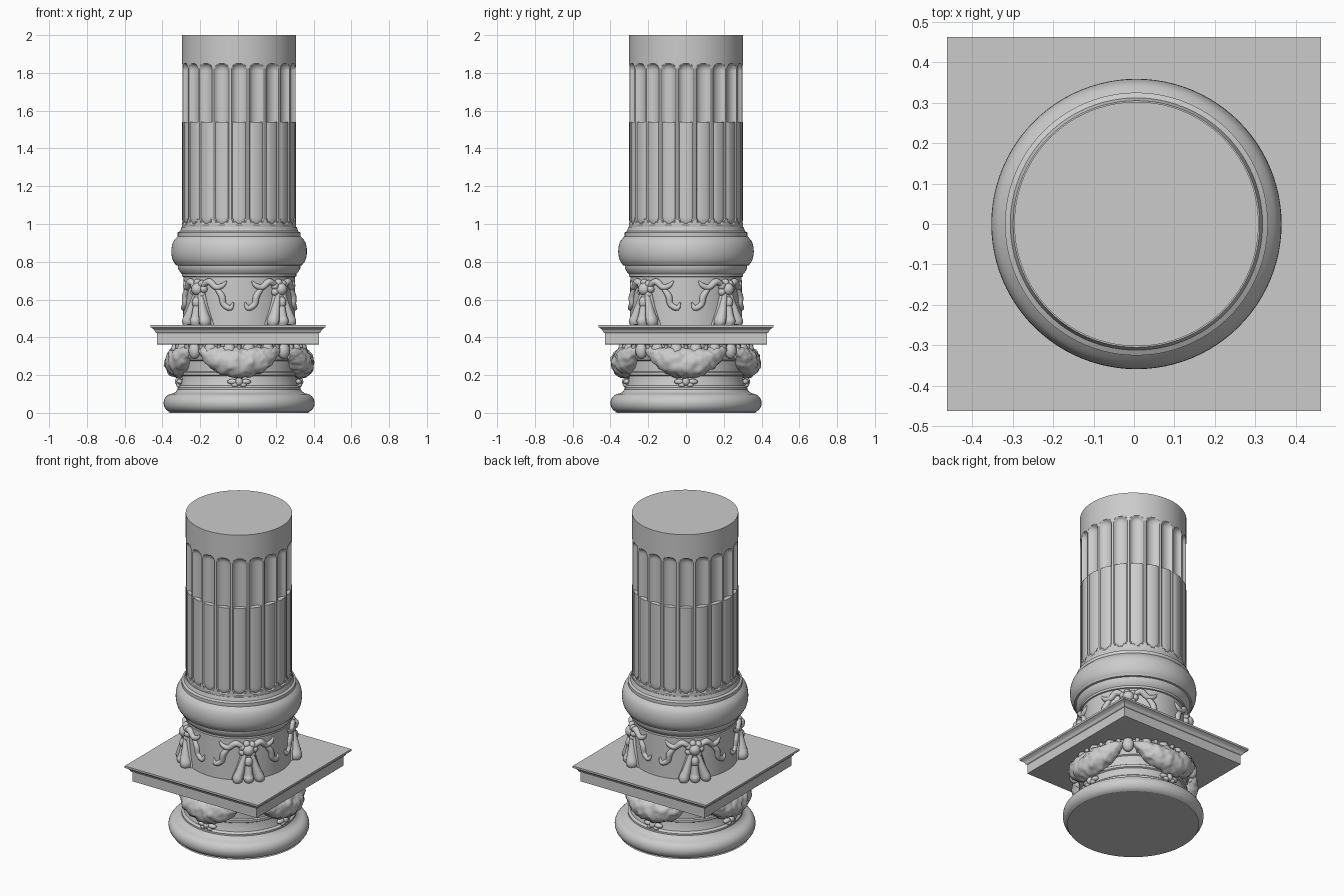
import bpy, bmesh, math
from mathutils import Vector, noise

if "Cube" in bpy.data.objects:
    bpy.data.objects.remove(bpy.data.objects["Cube"])

CX = 0.006  # column axis sits slightly off the slab centre
FLUTES = 20


def cyl(a, r, z):
    """Point on the column: angle in degrees from the front (-y)."""
    t = math.radians(a)
    return Vector((CX + r * math.sin(t), -r * math.cos(t), z))


def finish(name, bm, angle=35):
    bmesh.ops.recalc_face_normals(bm, faces=bm.faces)
    me = bpy.data.meshes.new(name)
    bm.to_mesh(me)
    bm.free()
    ob = bpy.data.objects.new(name, me)
    bpy.context.collection.objects.link(ob)
    bpy.ops.object.select_all(action='DESELECT')
    ob.select_set(True)
    bpy.context.view_layer.objects.active = ob
    bpy.ops.object.shade_smooth_by_angle(angle=math.radians(angle))
    return ob


def loft(bm, rings):
    """Skin closed rings of points and cap both ends."""
    vs = [[bm.verts.new(p) for p in ring] for ring in rings]
    n = len(vs[0])
    for lo, hi in zip(vs, vs[1:]):
        for i in range(n):
            j = (i + 1) % n
            bm.faces.new((lo[i], lo[j], hi[j], hi[i]))
    bm.faces.new(vs[0][::-1])
    bm.faces.new(vs[-1])


def revolve(name, profile, seg=96):
    bm = bmesh.new()
    loft(bm, [[cyl(360 * i / seg, r, z) for i in range(seg)] for r, z in profile])
    return finish(name, bm)


def arc(rc, zc, rr, rz, a0, a1, n=10):
    """Elliptical arc of profile points."""
    out = []
    for i in range(n + 1):
        t = math.radians(a0 + (a1 - a0) * i / n)
        out.append((rc + rr * math.cos(t), zc + rz * math.sin(t)))
    return out


def smooth_path(pts, per=6):
    """Catmull-Rom samples through tuples."""
    p = [pts[0]] + list(pts) + [pts[-1]]
    out = []
    for k in range(1, len(p) - 2):
        for s in range(per):
            t = s / per
            out.append([0.5 * (2 * b + (c - a) * t + (2 * a - 5 * b + 4 * c - d) * t * t
                               + (3 * b - a - 3 * c + d) * t ** 3)
                        for a, b, c, d in zip(p[k - 1], p[k], p[k + 1], p[k + 2])])
    return out + [list(pts[-1])]


def tube(bm, pts, per=6, seg=10, rough=0.0):
    """Tube along (angle, radius, z, half width, half depth) points."""
    path = smooth_path(pts, per)
    pos = [cyl(*q[:3]) for q in path]
    rings = []
    for i, q in enumerate(path):
        tan = (pos[min(i + 1, len(pos) - 1)] - pos[max(i - 1, 0)]).normalized()
        out = cyl(q[0], 1, 0) - cyl(q[0], 0, 0)
        side = tan.cross(out).normalized()
        out = side.cross(tan)
        ring = []
        for k in range(seg):
            t = 2 * math.pi * k / seg
            d = side * math.cos(t) * q[3] + out * math.sin(t) * q[4]
            if rough:
                p = pos[i] + d
                d *= 1 + rough * (noise.noise(p * 28) + 0.6 * noise.noise(p * 60))
            ring.append(pos[i] + d)
        rings.append(ring)
    loft(bm, rings)


def blob(bm, a, r, z, w, d, h):
    """Ellipsoid facing outward from the column."""
    vs = bmesh.ops.create_uvsphere(bm, u_segments=12, v_segments=8, radius=1)['verts']
    c = cyl(a, r, z)
    out = cyl(a, 1, 0) - cyl(a, 0, 0)
    side = Vector((-out.y, out.x, 0))
    for v in vs:
        x, y, zz = v.co
        v.co = c + side * x * w + out * y * d + Vector((0, 0, zz * h))


# Round base and lower neck with its moulding under the slab
revolve("base", [(0.375, 0)] + arc(0.352, 0.052, 0.048, 0.05, -75, 75)
        + [(0.35, 0.103), (0.335, 0.112), (0.325, 0.125), (0.325, 0.135), (0.312, 0.145),
           (0.305, 0.17), (0.302, 0.195), (0.31, 0.2), (0.31, 0.215), (0.302, 0.22),
           (0.302, 0.275), (0.31, 0.28), (0.322, 0.32), (0.335, 0.35), (0.335, 0.37)])

# Square slab
bm = bmesh.new()
loft(bm, [[(sx * s, sy * s, z) for sx, sy in ((-1, -1), (1, -1), (1, 1), (-1, 1))]
          for s, z in ((0.422, 0.362), (0.43, 0.364), (0.43, 0.422), (0.437, 0.426),
                       (0.443, 0.438), (0.455, 0.449), (0.462, 0.452), (0.462, 0.464))])
finish("square_slab", bm, 20)

# Upper neck and big round collar
revolve("upper_neck_and_collar", [(0.297, 0.455), (0.295, 0.72), (0.303, 0.722), (0.303, 0.735),
        (0.312, 0.745), (0.324, 0.765), (0.324, 0.78), (0.335, 0.782)]
        + arc(0.325, 0.855, 0.034, 0.072, -70, 70)
        + [(0.333, 0.927), (0.325, 0.935), (0.325, 0.955), (0.312, 0.962), (0.305, 0.985)])

# Fluted shaft: open flutes above, filled flutes below, plain band on top
R, HALF, DEPTH = 0.302, 0.039, 0.026
z_low, z_step, z_high = 1.0, 1.54, 1.85
levels = [0.96] + [0.99 + 0.006 * i for i in range(10)] + [1.2, 1.4, z_step - 0.001, z_step + 0.001, 1.7]
levels += [1.80 + 0.005 * i for i in range(12)] + [2.0]
bm = bmesh.new()
rings = []
for z in levels:
    over = max(0, z - (z_high - HALF), (z_low + HALF) - z)
    ring = []
    for f in range(FLUTES):
        for k in range(16):
            u = k / 16 - 0.5
            s = math.hypot(u * 2 * math.pi * R / FLUTES, over) / HALF
            d = 0
            if s < 1:
                d = DEPTH * math.sqrt(1 - s * s) if z > z_step else 0.007 * s ** 3
            ring.append(cyl((f + u) * 360 / FLUTES, R - d, z))
    rings.append(ring)
loft(bm, rings)
finish("fluted_shaft", bm)

# Ring of eggs beneath the slab, with darts between
bm = bmesh.new()
for i in range(FLUTES):
    a = 45 + i * 360 / FLUTES
    blob(bm, a, 0.335, 0.33, 0.034, 0.03, 0.045)
    tube(bm, [(a + 9, 0.345, 0.362, 0.012, 0.012), (a + 9, 0.335, 0.32, 0.01, 0.012),
              (a + 9, 0.318, 0.285, 0.002, 0.004)], 3, 8)
finish("egg_ring", bm, 60)

# Four fruit garlands with a small bow below each
for n, label in enumerate(("front", "right", "back", "left")):
    c = n * 90
    bm = bmesh.new()
    tube(bm, [(c - 40, 0.325, 0.345, 0.008, 0.01), (c - 33, 0.33, 0.322, 0.034, 0.035),
              (c - 19, 0.325, 0.285, 0.066, 0.064), (c, 0.322, 0.264, 0.08, 0.073),
              (c + 19, 0.325, 0.285, 0.066, 0.064), (c + 33, 0.33, 0.322, 0.034, 0.035),
              (c + 40, 0.325, 0.345, 0.008, 0.01)], 12, 36, 0.16)
    finish("garland_" + label, bm, 60)
    bm = bmesh.new()
    blob(bm, c, 0.32, 0.165, 0.02, 0.02, 0.022)
    for s in (-1, 1):
        blob(bm, c + s * 6.5, 0.317, 0.165, 0.027, 0.016, 0.014)
        blob(bm, c + s * 4, 0.32, 0.148, 0.018, 0.014, 0.012)
    finish("bow_" + label, bm, 60)

# Corner ornaments on the upper neck: rosette, tassels and ribbons
for n in range(4):
    c = 45 + n * 90
    bm = bmesh.new()
    blob(bm, c, 0.312, 0.655, 0.034, 0.034, 0.034)
    for k in range(7):
        t = 2 * math.pi * k / 7
        blob(bm, c + 7 * math.cos(t), 0.303, 0.655 + 0.036 * math.sin(t), 0.02, 0.022, 0.02)
    finish("rosette_%d" % (n + 1), bm, 60)

    bm = bmesh.new()
    blob(bm, c, 0.312, 0.585, 0.026, 0.032, 0.034)
    for s, e in ((-1, 0), (0, 0.012), (1, 0)):
        tube(bm, [(c + s * 3, 0.305, 0.64, 0.014, 0.016), (c + s * 6, 0.312, 0.58, 0.018, 0.022),
                  (c + s * 9, 0.318, 0.52 - e, 0.026, 0.032), (c + s * 11, 0.322, 0.485, 0.031, 0.037),
                  (c + s * 11, 0.322, 0.466, 0.026, 0.03)], 5, 12)
    finish("tassels_%d" % (n + 1), bm, 60)

    bm = bmesh.new()
    for s in (-1, 1):
        tube(bm, [(c + s * 4, 0.303, 0.665, 0.012, 0.014), (c + s * 13, 0.303, 0.695, 0.018, 0.02),
                  (c + s * 21, 0.3, 0.665, 0.016, 0.016), (c + s * 28, 0.299, 0.675, 0.013, 0.012),
                  (c + s * 32, 0.295, 0.7, 0.003, 0.004)])
        tube(bm, [(c + s * 20, 0.298, 0.665, 0.01, 0.01), (c + s * 27, 0.3, 0.62, 0.018, 0.017),
                  (c + s * 29, 0.299, 0.575, 0.016, 0.015), (c + s * 36, 0.299, 0.555, 0.014, 0.013),
                  (c + s * 39, 0.296, 0.585, 0.004, 0.005)])
        tube(bm, [(c + s * 6, 0.3, 0.63, 0.01, 0.012), (c + s * 10, 0.3, 0.56, 0.009, 0.01),
                  (c + s * 17, 0.298, 0.465, 0.007, 0.008)])
    finish("ribbons_%d" % (n + 1), bm, 60)
